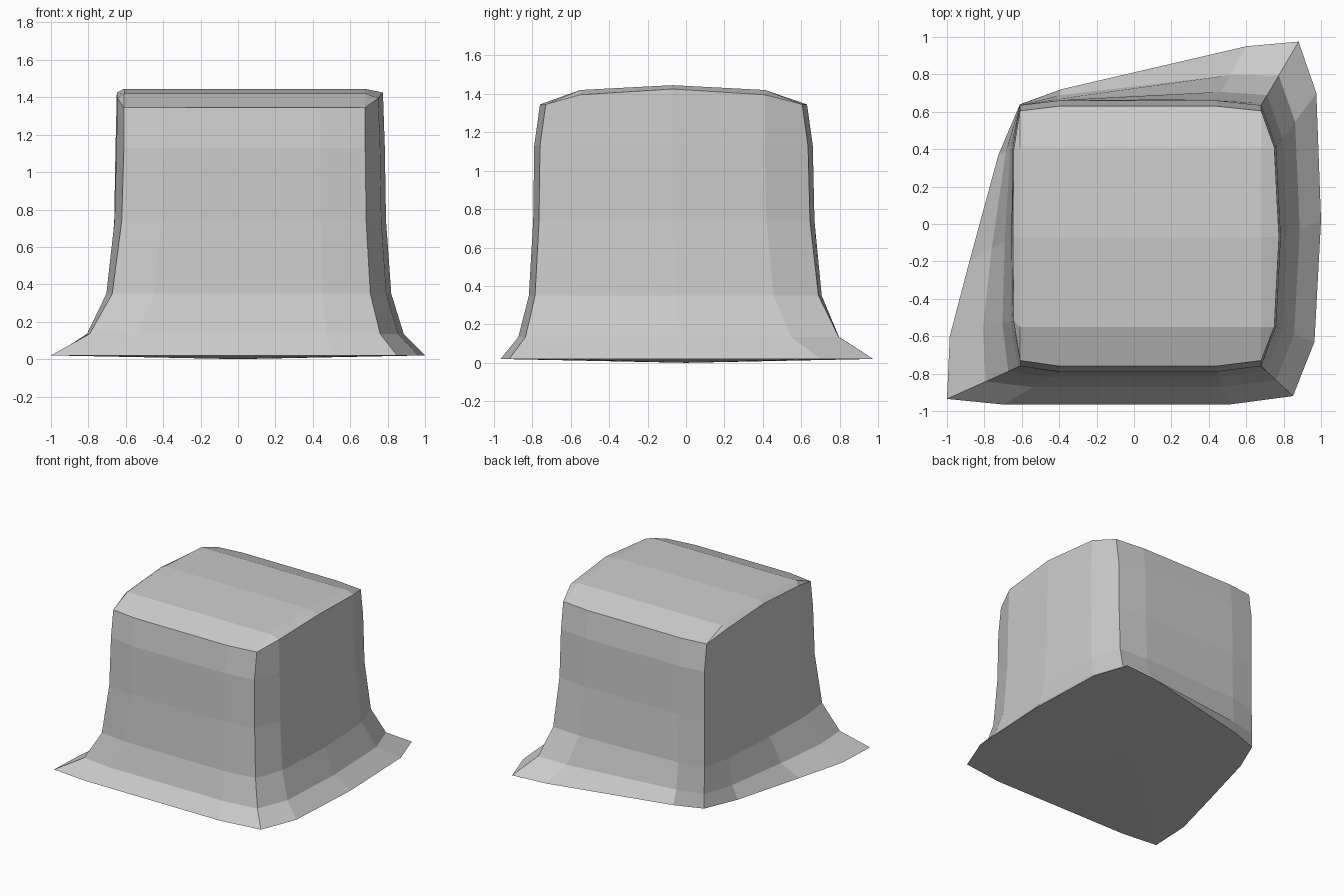
import bpy, bmesh

if "Cube" in bpy.data.objects:
    bpy.data.objects.remove(bpy.data.objects["Cube"])

# Cross-sections, counter-clockwise from front-left: corner, 2 front, corner, 3 right, ...
body = [(-.61, -.76), (-.40, -.79), (.44, -.79), (.68, -.76),
        (.76, -.55), (.785, -.07), (.76, .41), (.68, .635),
        (.44, .66), (-.40, .66), (-.61, .635),
        (-.65, .40), (-.655, -.07), (-.65, -.52)]
foot = [(-1.0, -.935), (-.70, -.965), (.51, -.965), (.85, -.92),
        (.965, -.63), (1.0, .02), (.975, .70), (.88, .975),
        (.60, .95), (-.39, .72), (-.61, .64),
        (-.725, .37), (-.88, -.20), (-.985, -.60)]
levels = [(.02, 1), (.135, .47), (.35, .16), (.74, .03), (1.13, 0)]
n = len(body)

bm = bmesh.new()

# Flared walls: blend from the foot outline to the body outline
rings = []
for z, f in levels:
    rings.append([bm.verts.new((b[0] + (a[0] - b[0]) * f, b[1] + (a[1] - b[1]) * f, z))
                  for a, b in zip(foot, body)])

# Upper rim: front and back edges low and drawn in, side edges follow the crown
rim = []
for i, (x, y) in enumerate(body):
    if i in (4, 5, 6, 11, 12, 13):
        rim.append(bm.verts.new((x - .01 if x > 0 else x + .007, y, 1.425 if i in (5, 12) else 1.395)))
    else:
        rim.append(bm.verts.new((x, y + .03 if y < 0 else y - .03, 1.345)))
rings.append(rim)
for lo, hi in zip(rings, rings[1:]):
    for i in range(n):
        j = (i + 1) % n
        bm.faces.new((lo[i], lo[j], hi[j], hi[i]))

# Crowned top with narrow side bevels
crown = [(-.55, 1.42), (-.07, 1.445), (.41, 1.42)]
L = [bm.verts.new((-.61, y, z)) for y, z in crown]
R = [bm.verts.new((.68, y, z)) for y, z in crown]
r = rim
for f in [(*r[0:4], R[0], L[0]), (L[0], R[0], R[1], L[1]), (L[1], R[1], R[2], L[2]),
          (L[2], R[2], *r[7:11]),
          (r[3], r[4], R[0]), (r[4], r[5], R[1], R[0]), (r[5], r[6], R[2], R[1]), (r[6], r[7], R[2]),
          (r[10], r[11], L[2]), (r[11], r[12], L[1], L[2]), (r[12], r[13], L[0], L[1]), (r[13], r[0], L[0])]:
    bm.faces.new(f)

# Slightly bulged underside
c = bm.verts.new((0, 0, 0))
for i in range(n):
    bm.faces.new((rings[0][(i + 1) % n], rings[0][i], c))

bmesh.ops.recalc_face_normals(bm, faces=bm.faces)
mesh = bpy.data.meshes.new("flared_block")
bm.to_mesh(mesh)
bm.free()
bpy.context.collection.objects.link(bpy.data.objects.new("flared_block", mesh))
